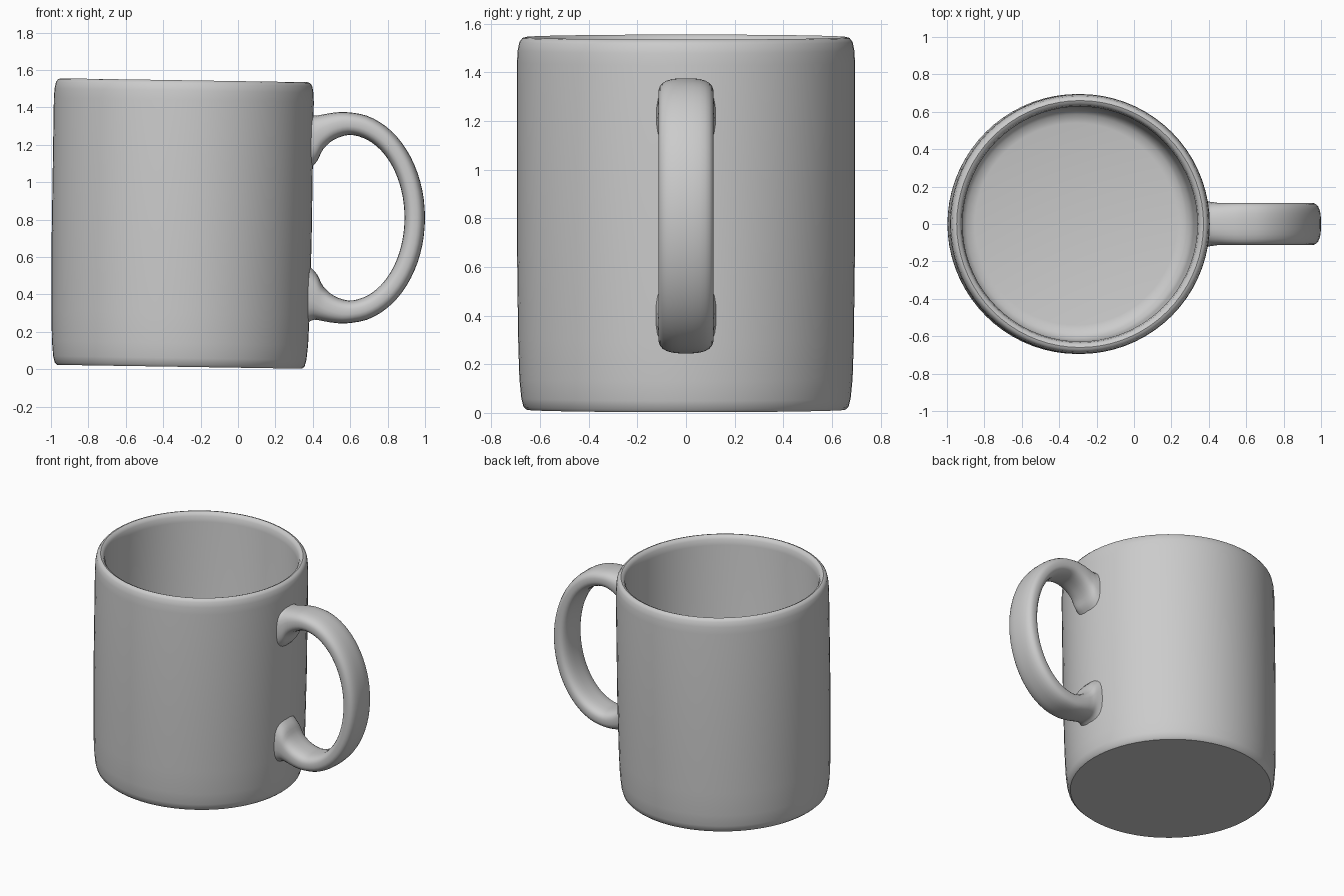
import bpy, bmesh
from math import sin, cos, pi, radians
from mathutils import Vector, Matrix

cube = bpy.data.objects.get("Cube")
if cube:
    bpy.data.objects.remove(cube, do_unlink=True)

# One plain ceramic colour
ceramic = bpy.data.materials.new("grey_ceramic")
ceramic.use_nodes = True
colour = (0.6, 0.6, 0.6, 1)
ceramic.diffuse_color = colour
ceramic.node_tree.nodes["Principled BSDF"].inputs["Base Color"].default_value = colour

AXIS_X = -0.3      # centre line of the cup
MID_Z = 0.81       # mirror height of the handle


def make_object(name, bm, angle):
    bmesh.ops.recalc_face_normals(bm, faces=bm.faces)
    mesh = bpy.data.meshes.new(name)
    bm.to_mesh(mesh)
    bm.free()
    mesh.materials.append(ceramic)
    obj = bpy.data.objects.new(name, mesh)
    bpy.context.collection.objects.link(obj)
    bpy.ops.object.select_all(action="DESELECT")
    obj.select_set(True)
    bpy.context.view_layer.objects.active = obj
    bpy.ops.object.shade_smooth_by_angle(angle=radians(angle))
    return obj


def bridge(bm, rings):
    """Skin a list of closed vertex rings."""
    for a, b in zip(rings, rings[1:]):
        n = len(a)
        for i in range(n):
            j = (i + 1) % n
            bm.faces.new((a[i], a[j], b[j], b[i]))


def smooth_path(points, steps):
    """Catmull-Rom curve through the points."""
    pts = [points[0]] + points + [points[-1]]
    out = []
    for p0, p1, p2, p3 in zip(pts, pts[1:], pts[2:], pts[3:]):
        for s in range(steps):
            t = s / steps
            out.append(0.5 * (2 * p1 + (p2 - p0) * t
                              + (2 * p0 - 5 * p1 + 4 * p2 - p3) * t ** 2
                              + (3 * p1 - p0 - 3 * p2 + p3) * t ** 3))
    return out + [points[-1]]


# Cup: turned profile (radius, height) from the base, over the rim, to the floor
profile = [(0.655, 0.013), (0.668, 0.025), (0.677, 0.06), (0.685, 0.14),
           (0.69, 0.3), (0.695, 0.7), (0.695, 1.44), (0.692, 1.49),
           (0.685, 1.525), (0.673, 1.541), (0.66, 1.545), (0.645, 1.538),
           (0.634, 1.52), (0.628, 1.48), (0.628, 0.2), (0.615, 0.14),
           (0.585, 0.105), (0.54, 0.095)]
SIDES = 72
bm = bmesh.new()
rings = [[bm.verts.new((r * cos(2 * pi * i / SIDES), r * sin(2 * pi * i / SIDES), z))
          for i in range(SIDES)] for r, z in profile]
bridge(bm, rings)
bm.faces.new(rings[0])
bm.faces.new(rings[-1])
# The cup leans very slightly towards its handle
pivot = Vector((0, 0, 0.78))
lean = (Matrix.Translation(pivot) @ Matrix.Rotation(radians(0.9), 4, "Y")
        @ Matrix.Translation(-pivot))
bmesh.ops.transform(bm, matrix=Matrix.Translation((AXIS_X, 0, 0)) @ lean, verts=bm.verts)
make_object("cup_body", bm, 40)

# Handle: outer and inner edge of the upper half as (x, z above the middle)
outer = [(0.365, 0.57), (0.385, 0.555), (0.41, 0.546), (0.45, 0.552), (0.51, 0.562)]
inner = [(0.365, 0.24), (0.39, 0.265), (0.425, 0.305), (0.455, 0.365), (0.51, 0.415)]
for k in range(7):
    a = pi / 2 * (1 - k / 6)
    outer.append((0.58 + 0.42 * cos(a), 0.565 * sin(a)))
    inner.append((0.59 + 0.3 * cos(a), 0.442 * sin(a)))


def full_edge(half):
    lower = [(x, -z) for x, z in reversed(half[:-1])]
    return smooth_path([Vector((x, 0, MID_Z + z)) for x, z in half + lower], 3)


def soft(v):
    """Squared-off circle, for a rounded strap section."""
    return abs(v) ** 0.72 * (1 if v > 0 else -1)


bm = bmesh.new()
rings = []
for o, i in zip(full_edge(outer), full_edge(inner)):
    centre, half = (o + i) / 2, (o - i) / 2
    width = 0.113 + 0.012 * max(0, min(1, (0.45 - centre.x) / 0.08))
    ring = []
    for k in range(24):
        a = 2 * pi * (k + 0.5) / 24
        ring.append(bm.verts.new(centre + half * soft(cos(a))
                                 + Vector((0, width * soft(sin(a)), 0))))
    rings.append(ring)
bridge(bm, rings)
bm.faces.new(rings[0])
bm.faces.new(rings[-1])
make_object("handle", bm, 50)
